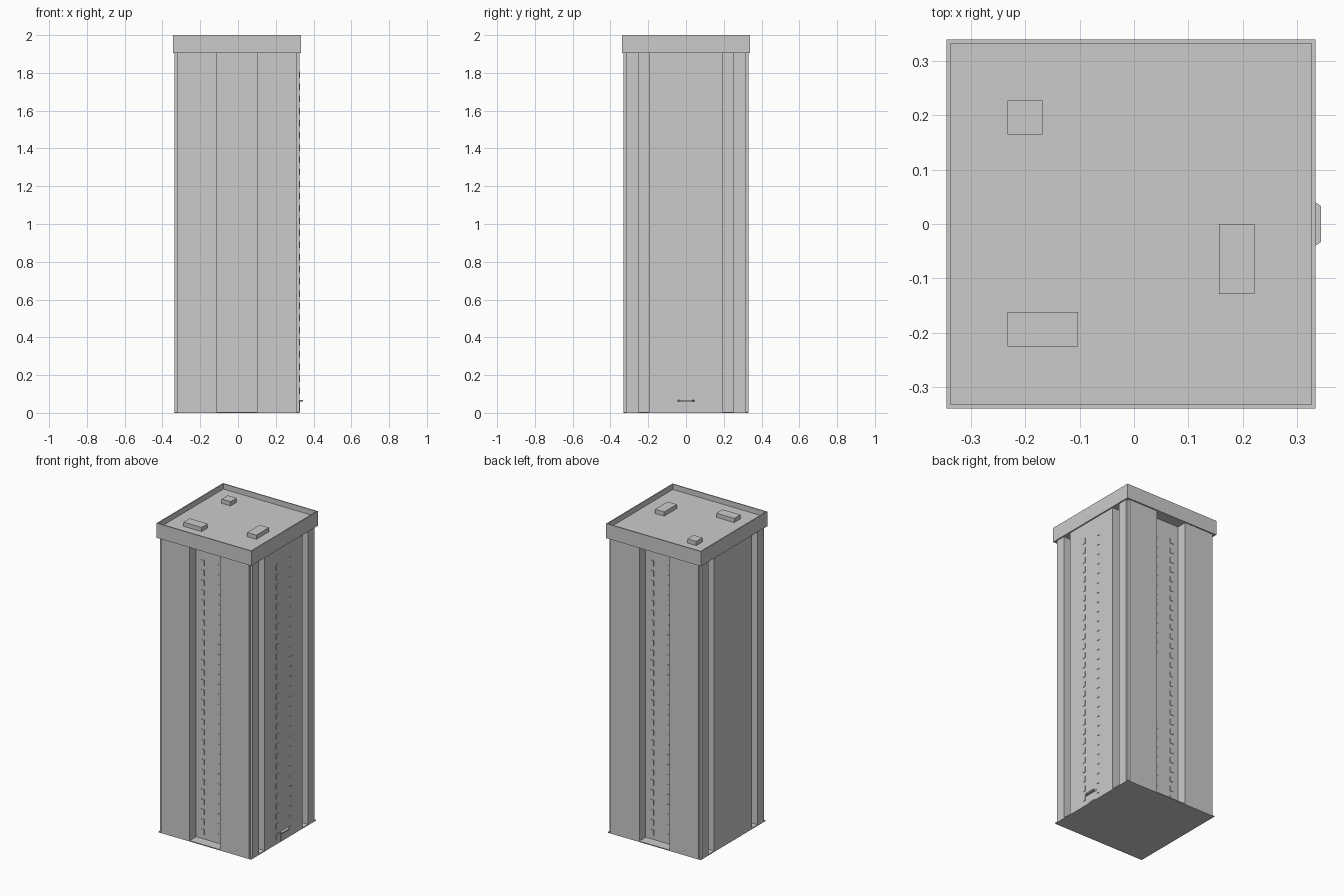
import bpy, bmesh

if "Cube" in bpy.data.objects:
    bpy.data.objects.remove(bpy.data.objects["Cube"])

CX = -0.0055          # tower axis; the canopy offsets it slightly
H = 0.331             # tower half width
R = 0.265             # recess back plane (half width)
BASE, SOFFIT, ROOF, TOP = 0.006, 1.905, 1.966, 2.0


def finish(name, bm):
    bmesh.ops.recalc_face_normals(bm, faces=bm.faces)
    me = bpy.data.meshes.new(name)
    bm.to_mesh(me)
    bm.free()
    ob = bpy.data.objects.new(name, me)
    bpy.context.collection.objects.link(ob)
    return ob


def add_box(bm, x0, x1, y0, y1, z0, z1):
    vs = bmesh.ops.create_cube(bm, size=1)["verts"]
    for v in vs:
        v.co = ((x0 + x1) / 2 + v.co.x * (x1 - x0),
                (y0 + y1) / 2 + v.co.y * (y1 - y0),
                (z0 + z1) / 2 + v.co.z * (z1 - z0))


def box(name, *dims):
    bm = bmesh.new()
    add_box(bm, *dims)
    return finish(name, bm)


def prism(name, pts, z0, z1):
    bm = bmesh.new()
    f = bm.faces.new([bm.verts.new((x, y, z0)) for x, y in pts])
    ext = bmesh.ops.extrude_face_region(bm, geom=[f], use_keep_orig=True)["geom"]
    for v in ext:
        if isinstance(v, bmesh.types.BMVert):
            v.co.z = z1
    return finish(name, bm)


# Tower shaft: quarter footprint with side slots, corner notch and front recess
q = [(H, 0.193), (R, 0.193), (R, 0.252), (H, 0.252), (H, 0.315),
     (0.315, 0.315), (0.315, H), (0.108, H), (0.108, R)]
half = q + [(-x, y) for x, y in reversed(q)]
outline = half + [(x, -y) for x, y in reversed(half)]
prism("tower_shaft", [(x + CX, y) for x, y in outline], BASE, SOFFIT)

# Base slab
box("base_slab", CX - H, CX + H, -H, H, 0, BASE)

# Crown: solid band with a sunken roof behind the parapet
bm = bmesh.new()
add_box(bm, CX - 0.339, CX + 0.339, -0.339, 0.339, SOFFIT, TOP)
bm.normal_update()
top = max(bm.faces, key=lambda f: f.calc_center_median().z)
bmesh.ops.inset_region(bm, faces=[top], thickness=0.010)
ext = bmesh.ops.extrude_discrete_faces(bm, faces=[top])["faces"]
for v in ext[0].verts:
    v.co.z = ROOF
finish("crown_parapet", bm)

# Rooftop equipment boxes
for i, (x0, x1, y0, y1) in enumerate([(-0.232, -0.168, 0.164, 0.227),
                                      (0.156, 0.221, -0.129, 0.0),
                                      (-0.232, -0.103, -0.225, -0.162)]):
    box(f"roof_unit_{i + 1}", x0, x1, y0, y1, ROOF, 1.993)

# Windows: two columns on the front, back and right sides
FLOORS, W, WH, D = 28, 0.011, 0.017, 0.003
front, back, right = bmesh.new(), bmesh.new(), bmesh.new()
for i in range(FLOORS):
    z = 0.052 + i * 0.0644
    for s in (-0.06, 0.06):
        x = CX + s
        add_box(front, x - W, x + W, -R - D, -R + D, z - WH, z + WH)
        add_box(back, x - W, x + W, R - D, R + D, z - WH, z + WH)
        add_box(right, CX + H - D, CX + H + D, s * 1.08 - W, s * 1.08 + W, z - WH, z + WH)
finish("front_windows", front)
finish("back_windows", back)
finish("right_windows", right)

# Entrance door and tapered canopy on the right side
box("entrance_door", CX + H - D, CX + H + 0.002, -0.03, 0.03, BASE, 0.058)
prism("entrance_canopy", [(CX + H - 0.005, -0.048), (0.3435, -0.033),
                          (0.3435, 0.033), (CX + H - 0.005, 0.048)], 0.059, 0.067)
